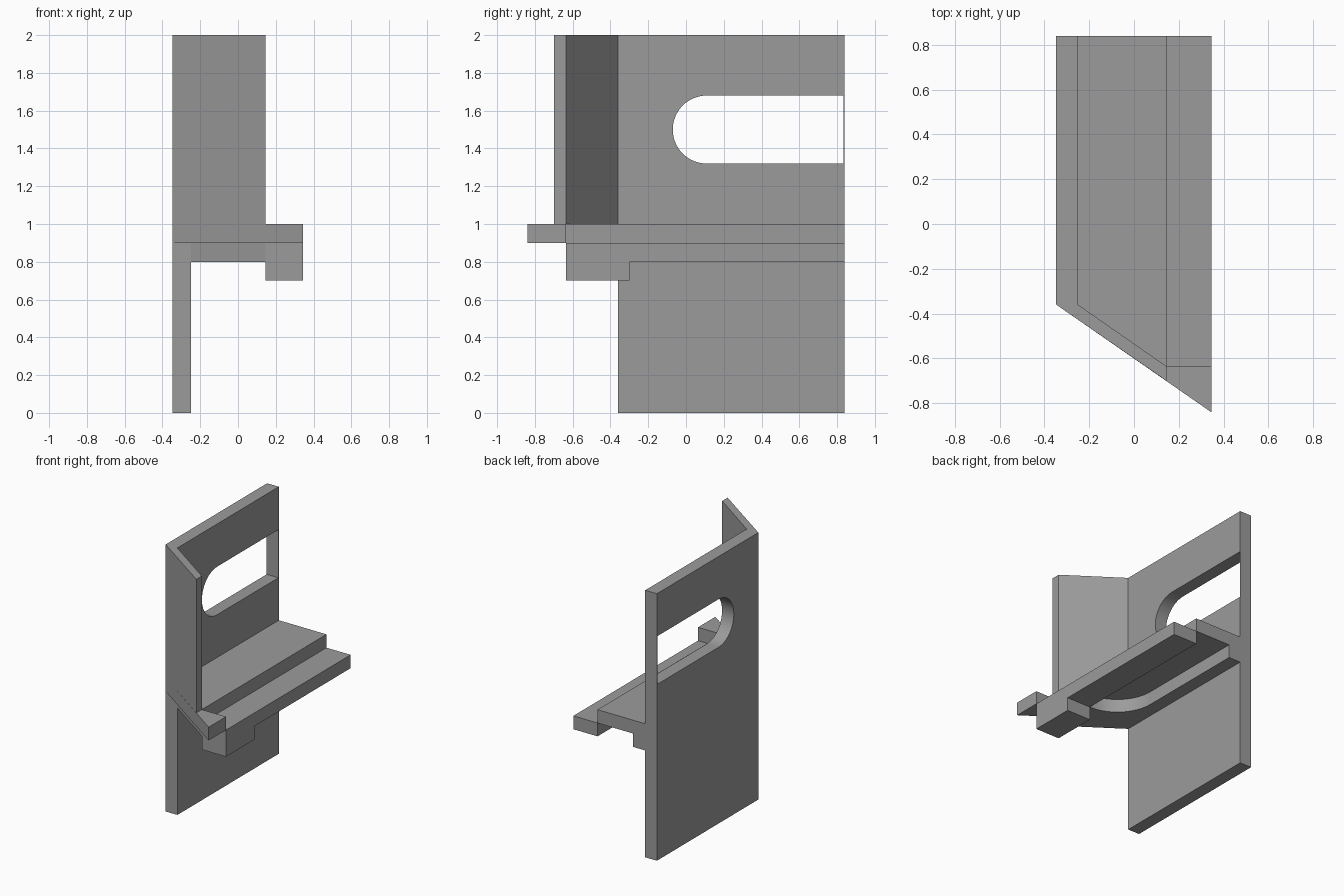
import bpy, bmesh, math
from mathutils import Vector

cube = bpy.data.objects.get("Cube")
if cube:
    bpy.data.objects.remove(cube, do_unlink=True)

GREY = (0.33, 0.33, 0.33, 1)
grey = bpy.data.materials.new("plain grey")
grey.use_nodes = True
grey.diffuse_color = GREY
grey.node_tree.nodes["Principled BSDF"].inputs["Base Color"].default_value = GREY


def prism(name, outline, low, high, axis="z"):
    """Extrude a flat outline: (x, y) along z, or (y, z) along x."""
    bm = bmesh.new()
    place = (lambda a, b: (a, b, low)) if axis == "z" else (lambda a, b: (low, a, b))
    face = bm.faces.new([bm.verts.new(place(a, b)) for a, b in outline])
    new = bmesh.ops.extrude_face_region(bm, geom=[face])["geom"]
    depth = high - low
    shift = Vector((0, 0, depth)) if axis == "z" else Vector((depth, 0, 0))
    bmesh.ops.translate(bm, vec=shift, verts=[v for v in new if isinstance(v, bmesh.types.BMVert)])
    bmesh.ops.recalc_face_normals(bm, faces=bm.faces)
    mesh = bpy.data.meshes.new(name)
    bm.to_mesh(mesh)
    bm.free()
    mesh.materials.append(grey)
    obj = bpy.data.objects.new(name, mesh)
    bpy.context.collection.objects.link(obj)
    bpy.context.view_layer.objects.active = obj
    bpy.ops.object.select_all(action="DESELECT")
    obj.select_set(True)
    bpy.ops.object.shade_smooth_by_angle(angle=math.radians(30))
    return obj


def arc(cx, cy, r, start, end, steps):
    angles = [math.radians(start + (end - start) * i / steps) for i in range(steps + 1)]
    return [(cx + r * math.cos(a), cy + r * math.sin(a)) for a in angles]


OUT, IN, STEP, EDGE = -0.347, -0.25, 0.145, 0.345   # x lines
BACK, BEND, CORNER = 0.84, -0.36, -0.635            # y lines
WEB = 0.835                                         # start of the thin slot end

# Upright side wall with its long round-ended slot
slot = arc(0.11, 1.5, 0.18, 90, 270, 32)
prism("side_wall", [(BEND, 0), (WEB, 0), (WEB, 1.32)] + slot[::-1]
      + [(WEB, 1.68), (WEB, 2), (BEND, 2)], OUT, IN, "x")
prism("slot_end_web", [(WEB, 0), (BACK, 0), (BACK, 2), (WEB, 2)], OUT, IN, "x")

# Slanted front wall and its longer foot
prism("slanted_wall", [(OUT, BEND), (STEP, -0.70), (STEP, CORNER), (IN, BEND)], 1.0, 2.0)
prism("slanted_foot", [(OUT, BEND), (EDGE, -0.84), (EDGE, CORNER), (STEP, CORNER), (IN, BEND)], 0.9, 1.0)

# Upper shelf, and the rib under it with a rounded recess
prism("upper_shelf", [(IN, BEND), (STEP, CORNER), (STEP, BACK), (IN, BACK)], 0.9, 1.0)
recess = arc(STEP, -0.005, 0.295, 270, 180, 20)
prism("shelf_rib", [(IN, BACK), (IN, BEND), (STEP, CORNER)] + recess + [(-0.15, BACK)], 0.8, 0.9)

# Lower ledge and the block below its front end
prism("lower_ledge", [(STEP, CORNER), (EDGE, CORNER), (EDGE, BACK), (STEP, BACK)], 0.8, 0.9)
prism("ledge_block", [(STEP, CORNER), (EDGE, CORNER), (EDGE, -0.3), (STEP, -0.3)], 0.7, 0.8)
